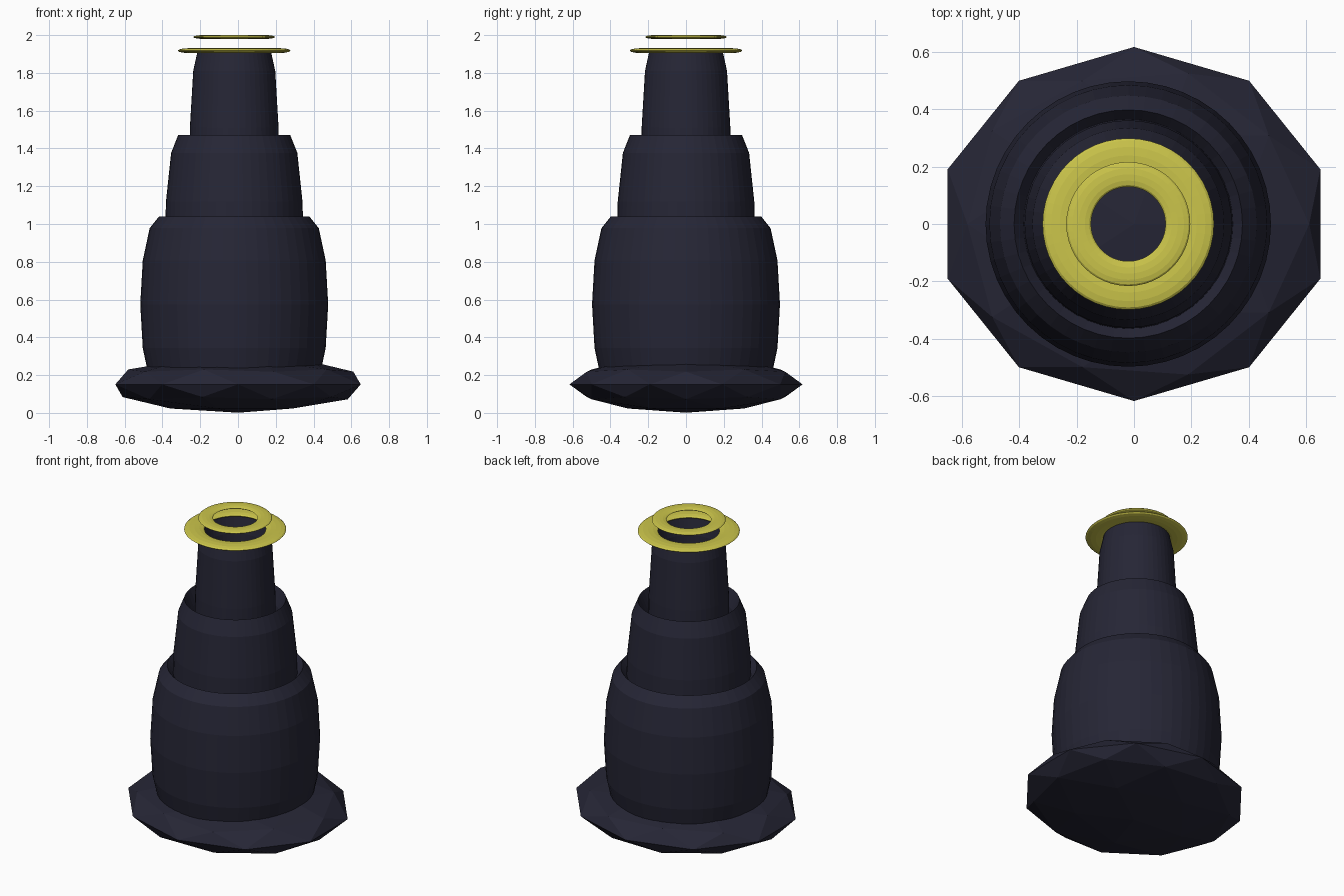
import bpy

if "Cube" in bpy.data.objects:
    bpy.data.objects.remove(bpy.data.objects["Cube"])


def make_material(name, rgb):
    mat = bpy.data.materials.new(name)
    mat.diffuse_color = (*rgb, 1.0)
    mat.use_nodes = True
    mat.node_tree.nodes["Principled BSDF"].inputs["Base Color"].default_value = mat.diffuse_color
    return mat


navy = make_material("dark navy", (0.019, 0.019, 0.036))
yellow = make_material("yellow gold", (0.6, 0.56, 0.07))

AXIS_X = -0.02  # the stacked rings sit slightly left of the base


def ring(name, radius, top, half_height, mat):
    """Torus with a 4:1 section, stretched or flattened along z."""
    bpy.ops.mesh.primitive_torus_add(
        major_segments=48, minor_segments=12, major_radius=1.0,
        minor_radius=0.25, location=(AXIS_X, 0, top - half_height))
    obj = bpy.context.object
    obj.name = name
    obj.scale = (radius, radius, half_height / 0.25)
    obj.data.materials.append(mat)
    return obj


# Faceted base: squashed low-poly ball
bpy.ops.mesh.primitive_ico_sphere_add(subdivisions=2, radius=1.0, location=(0, 0, 0.151))
base = bpy.context.object
base.name = "base"
base.scale = (0.683, 0.617, 0.15)
base.data.materials.append(navy)

# Telescoping tube sections
ring("lower_tube", 0.398, 1.04, 0.465, navy)
ring("middle_tube", 0.297, 1.47, 0.70, navy)
ring("upper_tube", 0.193, 1.92, 0.82, navy)

# Flat rings at the top
ring("large_top_ring", 0.239, 1.931, 0.013, yellow)
ring("small_top_ring", 0.173, 2.0, 0.01, yellow)
